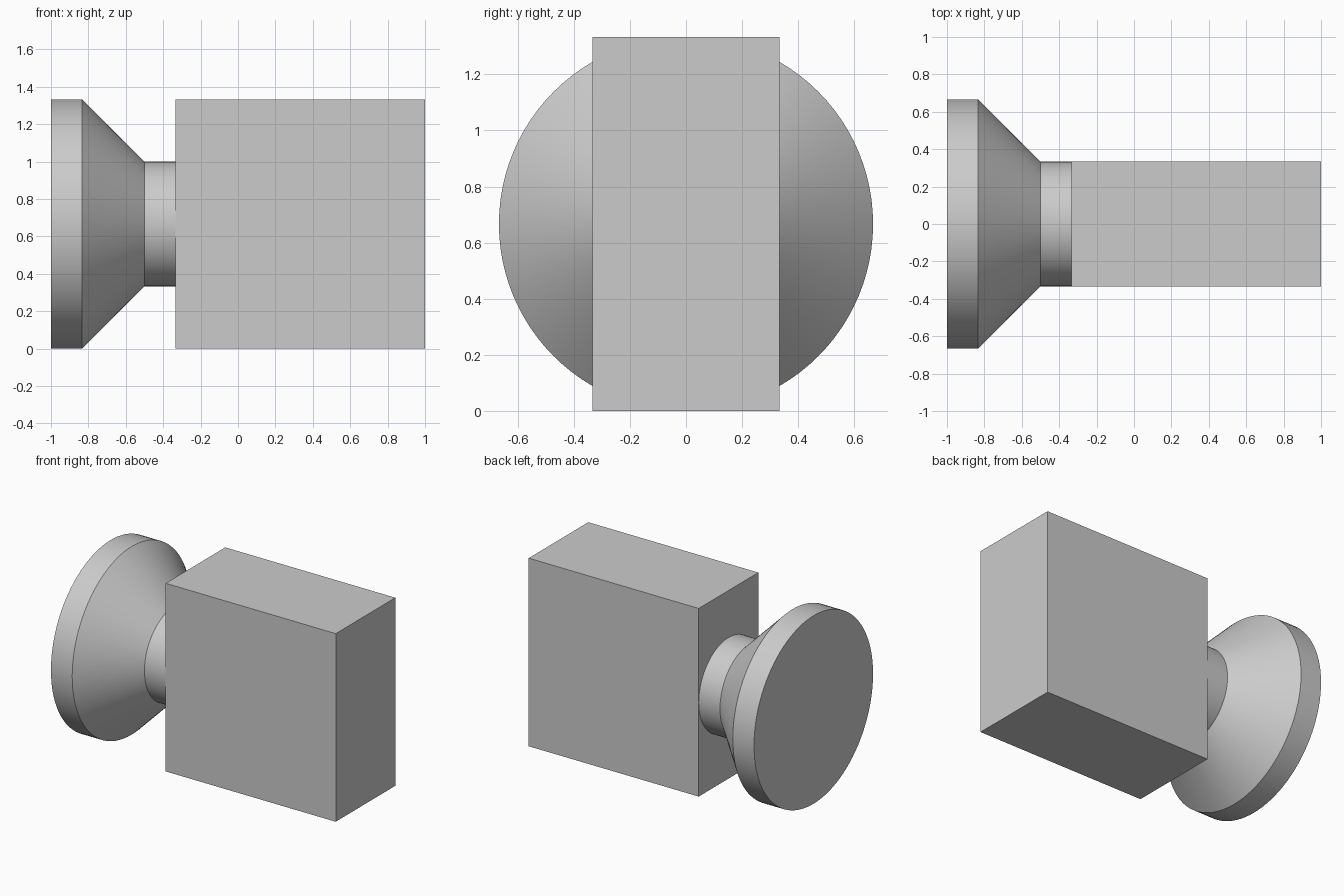
import bpy
import bmesh
import math

cube = bpy.data.objects.get("Cube")
if cube:
    bpy.data.objects.remove(cube, do_unlink=True)

HEIGHT = 4 / 3
AXIS_Z = HEIGHT / 2
SEGMENTS = 96

grey = bpy.data.materials.new("light_grey")
grey.use_nodes = True
grey.diffuse_color = (0.6, 0.6, 0.6, 1)
grey.node_tree.nodes["Principled BSDF"].inputs["Base Color"].default_value = (0.6, 0.6, 0.6, 1)


def add_object(name, bm):
    bmesh.ops.recalc_face_normals(bm, faces=bm.faces)
    mesh = bpy.data.meshes.new(name)
    bm.to_mesh(mesh)
    bm.free()
    mesh.materials.append(grey)
    obj = bpy.data.objects.new(name, mesh)
    bpy.context.collection.objects.link(obj)
    return obj


# Rectangular body
bm = bmesh.new()
bmesh.ops.create_cube(bm, size=1)
bmesh.ops.scale(bm, vec=(4 / 3, 2 / 3, HEIGHT), verts=bm.verts)
bmesh.ops.translate(bm, vec=(1 / 3, 0, AXIS_Z), verts=bm.verts)
add_object("body", bm)

# Round neck, flared cone and rim, turned around the x axis
profile = [(-1, 2 / 3), (-5 / 6, 2 / 3), (-1 / 2, 1 / 3), (-1 / 3, 1 / 3)]
bm = bmesh.new()
rings = []
for x, radius in profile:
    angles = [math.tau * i / SEGMENTS for i in range(SEGMENTS)]
    rings.append([bm.verts.new((x, radius * math.cos(a), AXIS_Z + radius * math.sin(a)))
                  for a in angles])
for near, far in zip(rings, rings[1:]):
    for i in range(SEGMENTS):
        j = (i + 1) % SEGMENTS
        bm.faces.new((near[i], near[j], far[j], far[i]))
bm.faces.new(rings[0])
bm.faces.new(rings[-1])
horn = add_object("flared_horn", bm)

# Smooth round walls with crisp edges
bpy.ops.object.select_all(action="DESELECT")
horn.select_set(True)
bpy.context.view_layer.objects.active = horn
bpy.ops.object.shade_smooth_by_angle(angle=math.radians(30))
